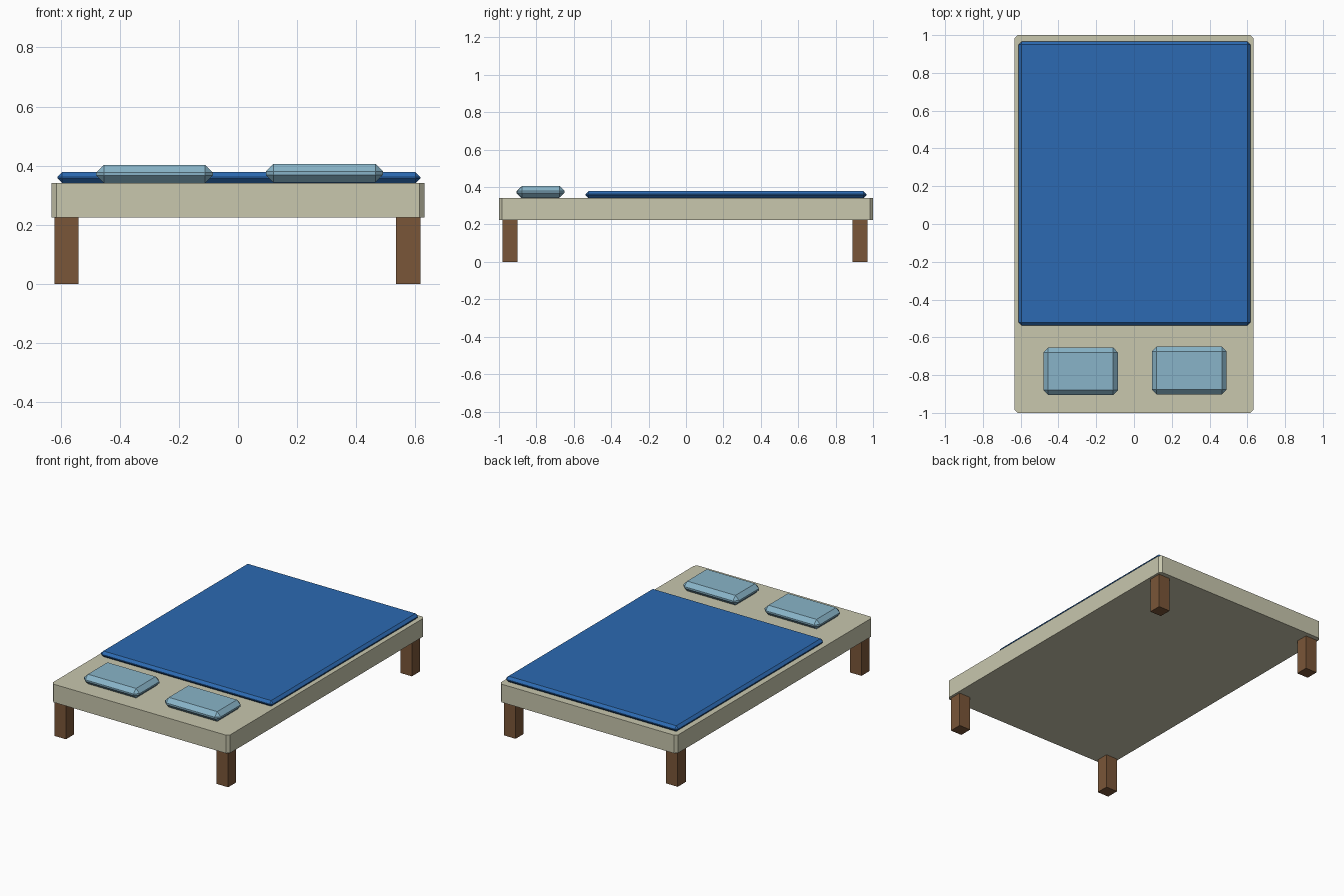
import bpy, bmesh

if "Cube" in bpy.data.objects:
    bpy.data.objects.remove(bpy.data.objects["Cube"])


def material(name, rgb):
    m = bpy.data.materials.new(name)
    m.diffuse_color = (*rgb, 1)
    m.use_nodes = True
    m.node_tree.nodes["Principled BSDF"].inputs["Base Color"].default_value = m.diffuse_color
    return m


def box(name, lo, hi, mat, bevel=0, vertical_only=False):
    """Axis-aligned box between two corners, with chamfered edges."""
    bm = bmesh.new()
    bmesh.ops.create_cube(bm, size=1)
    for v in bm.verts:
        v.co = [(a + b) / 2 + c * (b - a) for a, b, c in zip(lo, hi, v.co)]
    if bevel:
        edges = [e for e in bm.edges if not vertical_only
                 or abs(e.verts[0].co.z - e.verts[1].co.z) > 1e-4]
        bmesh.ops.bevel(bm, geom=edges, offset=bevel, offset_type='OFFSET',
                        segments=1, profile=0.5, affect='EDGES')
    me = bpy.data.meshes.new(name)
    bm.to_mesh(me)
    bm.free()
    me.materials.append(mat)
    ob = bpy.data.objects.new(name, me)
    bpy.context.collection.objects.link(ob)
    return ob


cream = material("cream", (0.58, 0.57, 0.42))
wood = material("wood", (0.195, 0.093, 0.04))
blue = material("blue", (0.025, 0.144, 0.445))
pale_blue = material("pale_blue", (0.246, 0.456, 0.578))

# Mattress with chamfered vertical corners
box("mattress", (-0.632, -1, 0.225), (0.632, 1, 0.342), cream, 0.017, True)

# Four square legs
for end, y in (("front", -0.941), ("back", 0.93)):
    for side, x in (("left", -0.58), ("right", 0.576)):
        box(f"{end}_{side}_leg", (x - 0.041, y - 0.041, 0),
            (x + 0.041, y + 0.041, 0.226), wood)

# Blanket
box("blanket", (-0.611, -0.537, 0.341), (0.617, 0.965, 0.378), blue, 0.016)

# Pillows
box("left_pillow", (-0.48, -0.906, 0.341), (-0.085, -0.654, 0.403), pale_blue, 0.026)
box("right_pillow", (0.094, -0.902, 0.343), (0.491, -0.649, 0.406), pale_blue, 0.026)
